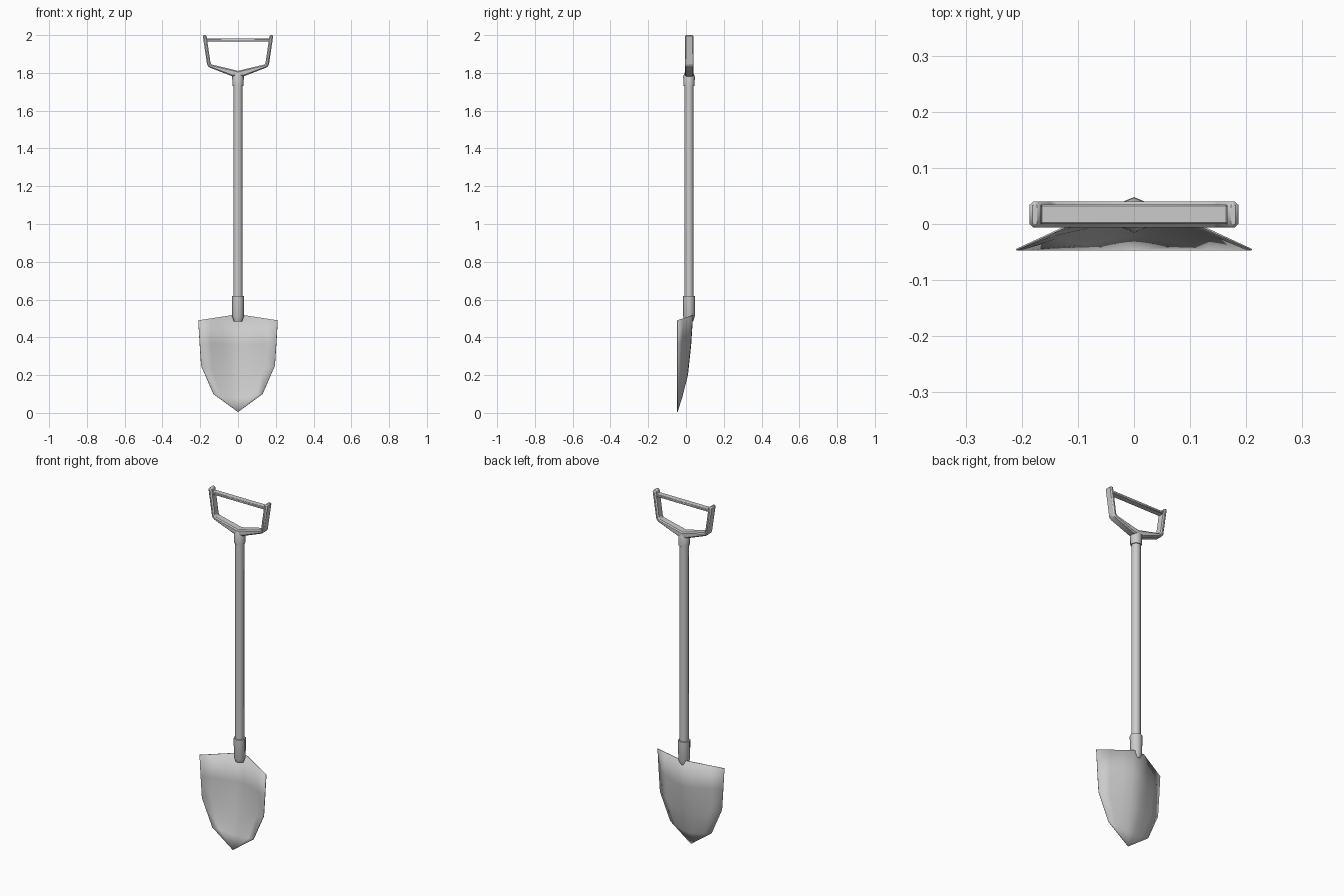
import bpy, bmesh, math

if "Cube" in bpy.data.objects:
    bpy.data.objects.remove(bpy.data.objects["Cube"])

AXIS_Y = 0.016  # shaft centre line


def finish(name, bm, angle=35):
    bmesh.ops.recalc_face_normals(bm, faces=bm.faces)
    me = bpy.data.meshes.new(name)
    bm.to_mesh(me)
    bm.free()
    ob = bpy.data.objects.new(name, me)
    bpy.context.collection.objects.link(ob)
    bpy.ops.object.select_all(action='DESELECT')
    ob.select_set(True)
    bpy.context.view_layer.objects.active = ob
    bpy.ops.object.shade_smooth_by_angle(angle=math.radians(angle))
    return ob


def lathe(name, profile, sides=8):
    """Stack of rings (radius, z) around the shaft axis, capped at both ends."""
    bm = bmesh.new()
    rings = []
    for r, z in profile:
        rings.append([bm.verts.new((r * math.cos(a), AXIS_Y + r * math.sin(a), z))
                      for a in (2 * math.pi * i / sides for i in range(sides))])
    for a, b in zip(rings, rings[1:]):
        for i in range(sides):
            j = (i + 1) % sides
            bm.faces.new((a[i], a[j], b[j], b[i]))
    bm.faces.new(rings[0])
    bm.faces.new(rings[-1])
    return finish(name, bm, 50)


def extrude_outline(name, pts, y0, y1, bevel=0.0):
    """Front outline (x, z) extruded along y."""
    bm = bmesh.new()
    face = bm.faces.new([bm.verts.new((x, y0, z)) for x, z in pts])
    ext = bmesh.ops.extrude_face_region(bm, geom=[face])
    bmesh.ops.translate(bm, vec=(0, y1 - y0, 0),
                        verts=[v for v in ext['geom'] if isinstance(v, bmesh.types.BMVert)])
    ob = finish(name, bm)
    if bevel:
        m = ob.modifiers.new("bevel", 'BEVEL')
        m.width = bevel
        m.segments = 1
    return ob


# Blade: lofted dish, edges forward, raised centre ridge at the back
# rows: edge z, half width, centre z, centre y, ridge fraction, roundness
EDGE_Y = -0.046
rows = [(0.49, 0.210, 0.517, 0.036, 0.16, 1.0),
        (0.37, 0.203, 0.360, 0.026, 0.12, 1.1),
        (0.25, 0.195, 0.200, 0.009, 0.06, 1.3),
        (0.10, 0.130, 0.080, -0.022, 0.0, 1.5),
        (0.005, 0.0, 0.005, EDGE_Y, 0.0, 1.0)]
cols = [-1, -0.7, -0.4, -0.16, 0, 0.16, 0.4, 0.7, 1]
bm = bmesh.new()
grid = []
for ze, w, zc, yc, ridge, p in rows:
    line = []
    for t in cols:
        f = max(0.0, (abs(t) - ridge) / (1 - ridge)) ** p
        line.append(bm.verts.new((t * w, yc + (EDGE_Y - yc) * f, zc + (ze - zc) * f)))
    grid.append(line)
for a, b in zip(grid, grid[1:]):
    for i in range(len(cols) - 1):
        bm.faces.new((a[i], a[i + 1], b[i + 1], b[i]))
bmesh.ops.remove_doubles(bm, verts=bm.verts, dist=0.0005)
blade = finish("blade", bm, 60)
sheet = blade.modifiers.new("thickness", 'SOLIDIFY')
sheet.thickness = 0.003
sheet.offset = 0

# Socket, shaft and top collar
lathe("socket", [(0.022, 0.485), (0.031, 0.512), (0.032, 0.62)])
lathe("shaft", [(0.024, 0.55), (0.024, 1.75)])
lathe("collar", [(0.029, 1.73), (0.031, 1.78), (0.022, 1.803)])

# Forked handle and flat grip bar
half = [(0.03, 1.782), (0.15, 1.828), (0.163, 1.840), (0.187, 2.0),
        (0.167, 2.0), (0.145, 1.849), (0.138, 1.844)]
fork = half + [(0, 1.811)] + [(-x, z) for x, z in reversed(half)]
extrude_outline("handle_fork", fork, AXIS_Y - 0.022, AXIS_Y + 0.024, 0.006)
extrude_outline("grip_bar", [(-0.175, 1.967), (0.175, 1.967), (0.175, 1.981), (-0.175, 1.981)],
                0.0, 0.035, 0.003)
